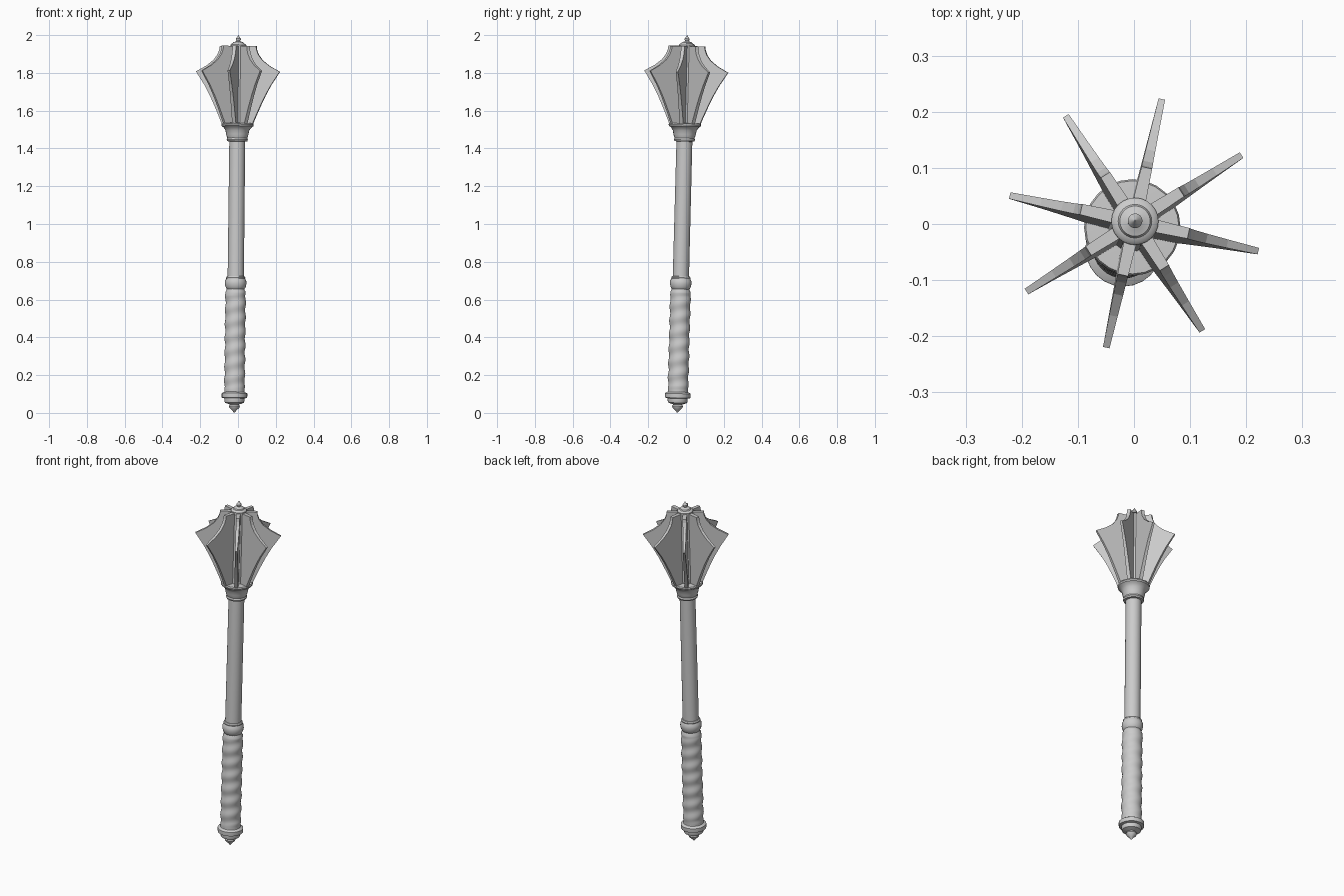
import bpy, math
from mathutils import Vector, Matrix

if "Cube" in bpy.data.objects:
    bpy.data.objects.remove(bpy.data.objects["Cube"])

# The whole mace leans slightly: its axis passes through PIVOT along AXIS
PIVOT = Vector((0.0, 0.001, 1.8))
AXIS = Vector((0.011, 0.026, 1.0)).normalized()
LEAN = (Matrix.Translation(PIVOT)
        @ Vector((0, 0, 1)).rotation_difference(AXIS).to_matrix().to_4x4()
        @ Matrix.Translation((0, 0, -1.8)))


def make(name, verts, faces, smooth=True):
    me = bpy.data.meshes.new(name)
    me.from_pydata(verts, [], faces)
    me.transform(LEAN)
    me.update()
    ob = bpy.data.objects.new(name, me)
    bpy.context.collection.objects.link(ob)
    if smooth:
        bpy.ops.object.select_all(action='DESELECT')
        ob.select_set(True)
        bpy.context.view_layer.objects.active = ob
        bpy.ops.object.shade_smooth_by_angle(angle=math.radians(35))
    return ob


def lathe(name, profile, n=24, wave=None):
    """Turn a bottom-to-top list of (radius, z) into a capped solid."""
    verts, faces = [], []
    for r, z in profile:
        for i in range(n):
            a = 2 * math.pi * i / n
            rr = r + (wave(a, z) if wave else 0)
            verts.append((rr * math.cos(a), rr * math.sin(a), z))
    for k in range(len(profile) - 1):
        for i in range(n):
            j = (i + 1) % n
            faces.append((k * n + i, k * n + j, (k + 1) * n + j, (k + 1) * n + i))
    faces.append(tuple(reversed(range(n))))
    top = (len(profile) - 1) * n
    faces.append(tuple(range(top, top + n)))
    return make(name, verts, faces)


# Pommel with pointed button
lathe("pommel", [(0.002, 0.001), (0.012, 0.013), (0.026, 0.026), (0.029, 0.035),
                 (0.024, 0.044), (0.034, 0.047), (0.050, 0.053), (0.053, 0.064),
                 (0.053, 0.076), (0.067, 0.079), (0.068, 0.088), (0.068, 0.102),
                 (0.062, 0.106), (0.054, 0.110), (0.050, 0.125)])

# Grip with shallow spiral wrap
grip = [(0.053, 0.105)] + [(0.0535, 0.12 + 0.52 * i / 60) for i in range(61)]
grip += [(0.048, 0.65), (0.045, 0.665)]
lathe("grip", grip, 32,
      lambda a, z: 0.0025 * math.sin(a - 2 * math.pi * z / 0.075) if 0.13 < z < 0.63 else 0)

# Rounded ring above the grip
lathe("grip_ring", [(0.042, 0.650), (0.047, 0.655), (0.054, 0.668), (0.057, 0.684),
                    (0.056, 0.698), (0.050, 0.710), (0.051, 0.716), (0.047, 0.722),
                    (0.040, 0.724)])

# Shaft
lathe("shaft", [(0.043, 0.70), (0.042, 1.45)])

# Flared collar under the head
lathe("collar", [(0.040, 1.436), (0.053, 1.438), (0.056, 1.446), (0.053, 1.455),
                 (0.056, 1.463), (0.059, 1.475), (0.063, 1.495), (0.073, 1.510),
                 (0.084, 1.518), (0.086, 1.526), (0.083, 1.533), (0.045, 1.535)])

# Core of the head
lathe("head_core", [(0.043, 1.52), (0.042, 1.945)])

# Finial
lathe("finial", [(0.042, 1.940), (0.042, 1.948), (0.038, 1.953), (0.030, 1.956),
                 (0.027, 1.962), (0.014, 1.966), (0.009, 1.969), (0.013, 1.975),
                 (0.013, 1.981), (0.008, 1.988), (0.001, 2.000)])

# Eight flanges, thinner toward the outer edge
OUTLINE = [(0.03, 1.530), (0.083, 1.530), (0.102, 1.575), (0.124, 1.625),
           (0.150, 1.680), (0.180, 1.735), (0.227, 1.807), (0.170, 1.838),
           (0.132, 1.868), (0.110, 1.898), (0.101, 1.922), (0.098, 1.942),
           (0.03, 1.942)]
n = len(OUTLINE)
for k in range(8):
    a = math.radians(-12.6 + 45 * k)
    c, s = math.cos(a), math.sin(a)
    verts = []
    for side in (-1, 1):
        for r, z in OUTLINE:
            t = side * (0.0125 - 0.029 * r)
            verts.append((r * c - t * s, r * s + t * c, z))
    faces = [tuple(range(n)), tuple(reversed(range(n, 2 * n)))]
    for i in range(n):
        j = (i + 1) % n
        faces.append((j, i, n + i, n + j))
    make(f"flange_{k + 1}", verts, faces, smooth=False)
